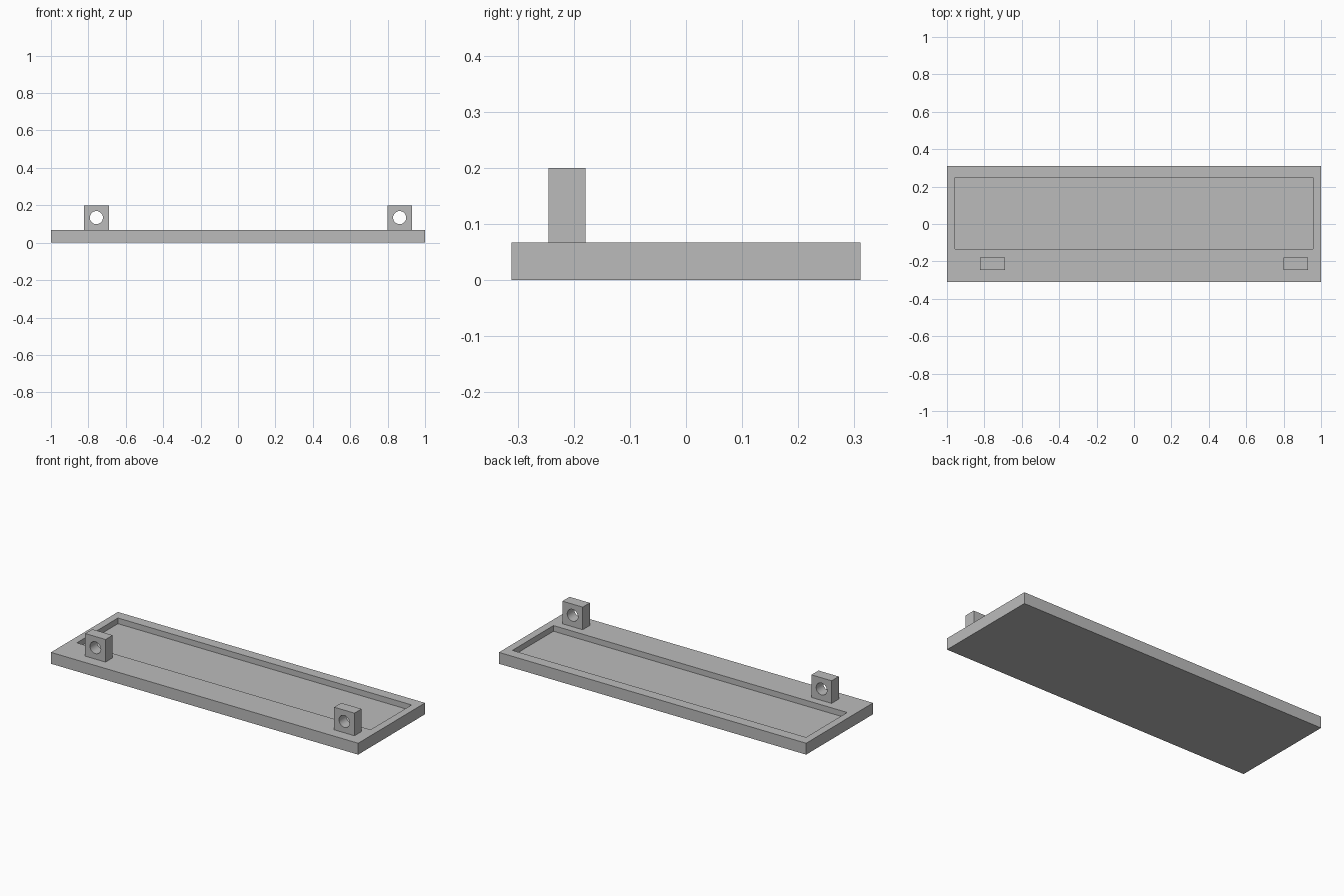
import bpy
from math import radians

cube = bpy.data.objects.get("Cube")
if cube:
    bpy.data.objects.remove(cube, do_unlink=True)

grey = bpy.data.materials.new("mid grey")
grey.use_nodes = True
colour = (0.5, 0.5, 0.5, 1)
grey.diffuse_color = colour
grey.node_tree.nodes["Principled BSDF"].inputs["Base Color"].default_value = colour


def finish(name):
    ob = bpy.context.object
    ob.name = name
    ob.data.materials.append(grey)
    return ob


def box(name, low, high):
    """Box spanning two opposite corners."""
    centre = [(a + b) / 2 for a, b in zip(low, high)]
    bpy.ops.mesh.primitive_cube_add(size=1, location=centre)
    bpy.context.object.scale = [b - a for a, b in zip(low, high)]
    bpy.ops.object.transform_apply(location=False, rotation=False, scale=True)
    return finish(name)


def cut(ob, cutter):
    """Subtract the cutter from the object and hide the cutter."""
    mod = ob.modifiers.new("cut", "BOOLEAN")
    mod.operation = "DIFFERENCE"
    mod.solver = "EXACT"
    mod.object = cutter
    cutter.hide_render = True
    cutter.hide_set(True)


TOP = 0.067

# Base plate with a shallow rectangular recess
plate = box("base_plate", (-1, -0.311, 0), (1, 0.311, TOP))
cut(plate, box("recess_cutter", (-0.956, -0.133, TOP / 2), (0.956, 0.249, 0.2)))

# Two upright lugs, each with a round hole through it
for side, x in (("right", -0.757), ("left", 0.864)):
    lug = box(side + "_lug", (x - 0.066, -0.245, TOP), (x + 0.066, -0.179, 0.2))
    bpy.ops.mesh.primitive_cylinder_add(
        vertices=32, radius=0.035, depth=0.2,
        location=(x, -0.212, 0.134), rotation=(radians(90), 0, 0))
    bpy.ops.object.shade_smooth_by_angle(angle=radians(30))
    cut(lug, finish(side + "_hole_cutter"))
